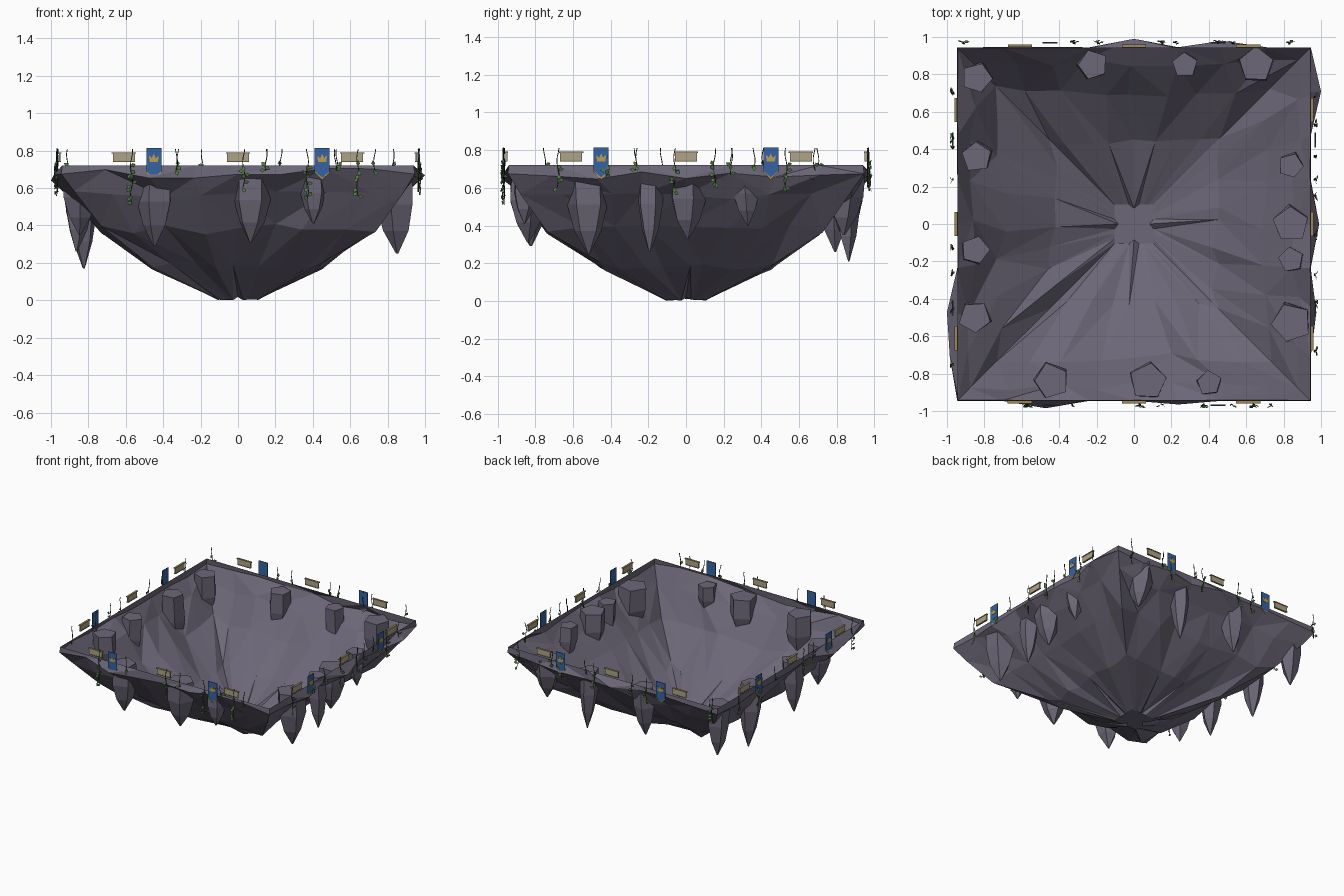
import bpy, bmesh, math, random
from mathutils import Matrix, Vector

random.seed(11)
cube = bpy.data.objects.get("Cube")
if cube:
    bpy.data.objects.remove(cube, do_unlink=True)


def material(name, rgb):
    m = bpy.data.materials.new(name)
    m.use_nodes = True
    m.diffuse_color = (*rgb, 1)
    m.node_tree.nodes["Principled BSDF"].inputs["Base Color"].default_value = (*rgb, 1)
    return m


ROCK = material("purple_grey_rock", (0.15, 0.135, 0.185))
BLUE = material("banner_blue", (0.035, 0.125, 0.36))
GOLD = material("gold", (0.52, 0.33, 0.08))
STONE = material("pale_plaque", (0.42, 0.37, 0.25))
BRONZE = material("bronze_trim", (0.34, 0.25, 0.10))
STEM = material("vine_stem", (0.025, 0.045, 0.02))
LEAF = material("vine_leaf", (0.08, 0.20, 0.055))
SIDES = ["front", "right", "back", "left"]


def finish(bm, name, mats, side=0, normals=True):
    if normals:
        bmesh.ops.recalc_face_normals(bm, faces=bm.faces)
    # parts are modelled on the front, then turned to their side
    bm.transform(Matrix.Rotation(side * math.pi / 2, 4, "Z"))
    me = bpy.data.meshes.new(name)
    bm.to_mesh(me)
    bm.free()
    for m in mats:
        me.materials.append(m)
    ob = bpy.data.objects.new(name, me)
    bpy.context.collection.objects.link(ob)


def plate(bm, outline, near, far, mat):
    """Extrude an (x, z) outline from depth near to depth far on the front side."""
    a = [bm.verts.new((x, -near, z)) for x, z in outline]
    b = [bm.verts.new((x, -far, z)) for x, z in outline]
    n = len(a)
    faces = [bm.faces.new(a), bm.faces.new(b[::-1])]
    faces += [bm.faces.new((a[i], b[i], b[(i + 1) % n], a[(i + 1) % n])) for i in range(n)]
    for f in faces:
        f.material_index = mat


def rect(x, z, w, h):
    return [(x - w / 2, z - h / 2), (x + w / 2, z - h / 2),
            (x + w / 2, z + h / 2), (x - w / 2, z + h / 2)]


# Rock bowl: square rings, jittered, narrowing to a small square foot
SEG = 8
RINGS = [(0.72, 0.94, 0), (0.675, 0.945, 0), (0.56, 0.89, 0.05),
         (0.38, 0.74, 0.06), (0.18, 0.46, 0.05), (0.004, 0.105, 0)]
BULGES = {(0, 2): 0.985, (0, 5): 0.965, (1, 2): 0.975, (1, 4): 0.99, (1, 7): 1.0,
          (2, 2): 0.98, (2, 4): 0.99, (3, 6): 1.0, (3, 7): 0.985}


def bowl_ring(bm, level, z, half, jitter):
    verts = []
    for side in range(4):
        for k in range(SEG):
            u = -1 + 2 * k / SEG
            corner = k == 0
            out = half - random.uniform(0, jitter) * (0.4 if corner else 1)
            along = u * (out if corner else half)
            dz = random.uniform(-0.5, 0.5) * jitter
            if not corner and jitter:
                along += random.uniform(-0.06, 0.06) * half
            if level == 1 and not corner:
                # broken lip: bulges hang lower, the rest rides close to the edge
                out = BULGES.get((side, k), half)
                dz = random.uniform(-0.04, 0) if out > half else random.uniform(-0.03, 0.038)
            if level == 5:
                dz = random.uniform(-0.004, 0.004)
                if k == SEG // 2:
                    out, dz = half * 0.8, 0.014       # creases at the foot
            p = Matrix.Rotation(side * math.pi / 2, 3, "Z") @ Vector((along, -out, z + dz))
            verts.append(bm.verts.new(p))
    return verts


bm = bmesh.new()
rings = [bowl_ring(bm, i, *r) for i, r in enumerate(RINGS)]
n = 4 * SEG
for up, low in zip(rings, rings[1:]):
    for i in range(n):
        j = (i + 1) % n
        if random.random() < 0.5:
            tris = ((up[i], low[i], low[j]), (up[i], low[j], up[j]))
        else:
            tris = ((up[i], low[i], up[j]), (up[j], low[i], low[j]))
        for t in tris:
            bm.faces.new(t)
bm.faces.new(rings[-1])
finish(bm, "rock_bowl", [ROCK])

# Hanging rock spikes: x, y, radius, tip height
SPIKES = [(-.84, .78, .085, .26), (-.22, .85, .085, .29), (.27, .85, .07, .21), (.65, .85, .10, .35),
          (-.84, .36, .085, .17), (-.85, -.14, .08, .26), (-.85, -.50, .09, .35),
          (.84, .31, .07, .40), (.84, 0, .10, .33), (.84, -.19, .07, .26), (.84, -.53, .11, .25),
          (-.44, -.84, .10, .29), (.08, -.84, .105, .31), (.40, -.85, .07, .41)]
for i, (x, y, r, tip) in enumerate(SPIKES):
    bm = bmesh.new()
    top = 0.685
    turn = random.uniform(0, math.tau)
    lean = Vector((random.uniform(-.02, .02), random.uniform(-.02, .02), 0))
    prev = None
    for t, s in ((0, 0.97), (0.4, 1), (0.72, 0.66), (1, 0.06)):
        c = Vector((x, y, top + (tip - top) * t)) + lean * t
        ring = []
        for k in range(5):
            a = turn + math.tau * k / 5
            ring.append(bm.verts.new(c + Vector((math.cos(a), math.sin(a), 0)) * r * s
                                     * random.uniform(0.93, 1.06)))
        if prev:
            for k in range(5):
                bm.faces.new((prev[k], prev[(k + 1) % 5], ring[(k + 1) % 5], ring[k]))
        else:
            bm.faces.new(ring)
        prev = ring
    bm.faces.new(prev)
    finish(bm, f"rock_spike_{i + 1}", [ROCK])

# Banners with a gold crown shape and fringe, two on each side
for side, name in enumerate(SIDES):
    for i, x in enumerate((-0.45, 0.45)):
        bm = bmesh.new()
        plate(bm, [(x - .04, .815), (x - .04, .69), (x, .655), (x + .04, .69), (x + .04, .815)],
              0.966, 0.97, 0)
        crown = [(-.022, .74), (.022, .74), (.026, .775), (.011, .76),
                 (0, .783), (-.011, .76), (-.026, .775)]
        plate(bm, [(x + a, z) for a, z in crown], 0.97, 0.973, 1)
        plate(bm, [(x - .04, .69), (x - .04, .683), (x, .645), (x + .04, .683),
                   (x + .04, .69), (x, .655)], 0.965, 0.972, 1)
        finish(bm, f"{name}_banner_{i + 1}", [BLUE, GOLD], side)

# Plaques with bronze bars, three on each side
for side, name in enumerate(SIDES):
    for i, x in enumerate((-0.61, 0, 0.61)):
        bm = bmesh.new()
        plate(bm, rect(x, .765, .118, .04), 0.948, 0.958, 0)
        plate(bm, rect(x, .788, .13, .007), 0.945, 0.961, 1)
        plate(bm, rect(x, .742, .118, .006), 0.946, 0.96, 1)
        finish(bm, f"{name}_plaque_{i + 1}", [STONE, BRONZE], side)


# Vines: thin three-sided stems with small leaves
def vine(bm, x, bottom):
    z, prev, out = 0.81, None, 0.965
    while z > bottom:
        px = x + 0.006 * math.sin(z * 40 + x * 9)
        py = out + random.uniform(-.004, .006)
        ring = [bm.verts.new((px + .003 * math.cos(a), -py + .003 * math.sin(a), z))
                for a in (0, math.tau / 3, math.tau * 2 / 3)]
        if prev:
            for k in range(3):
                bm.faces.new((prev[k], prev[(k + 1) % 3], ring[(k + 1) % 3], ring[k]))
        prev = ring
        if z < 0.74:
            c = Vector((px, -py - .005, z))
            a = random.uniform(0, math.tau)
            d = Vector((math.cos(a), -0.3, math.sin(a))) * 0.03
            w = Vector((-math.sin(a), -0.3, math.cos(a))) * 0.011
            f = bm.faces.new([bm.verts.new(p) for p in (c, c + d / 2 + w, c + d, c + d / 2 - w)])
            f.material_index = 1
        z -= 0.023


VINES = [((-.57, .50), (-.33, .68), (.03, .58), (.15, .69), (.37, .53), (.52, .68), (.64, .55), (.73, .66)),
         ((-.68, .6), (-.42, .64), (-.27, .68), (-.06, .56), (.15, .58), (.24, .66), (.36, .68),
          (.53, .56), (.68, .64)),
         ((-.83, .6), (-.53, .66), (-.45, .6), (-.23, .68), (-.15, .58), (.19, .62), (.32, .6), (.91, .58)),
         ((-.7, .6), (-.46, .56), (-.41, .64), (-.24, .68), (.13, .6), (.26, .66), (.45, .58), (.75, .54))]
for side, name in enumerate(SIDES):
    bm = bmesh.new()
    for x, bottom in VINES[side]:
        vine(bm, x, bottom)
    finish(bm, f"{name}_vines", [STEM, LEAF], side, normals=False)
